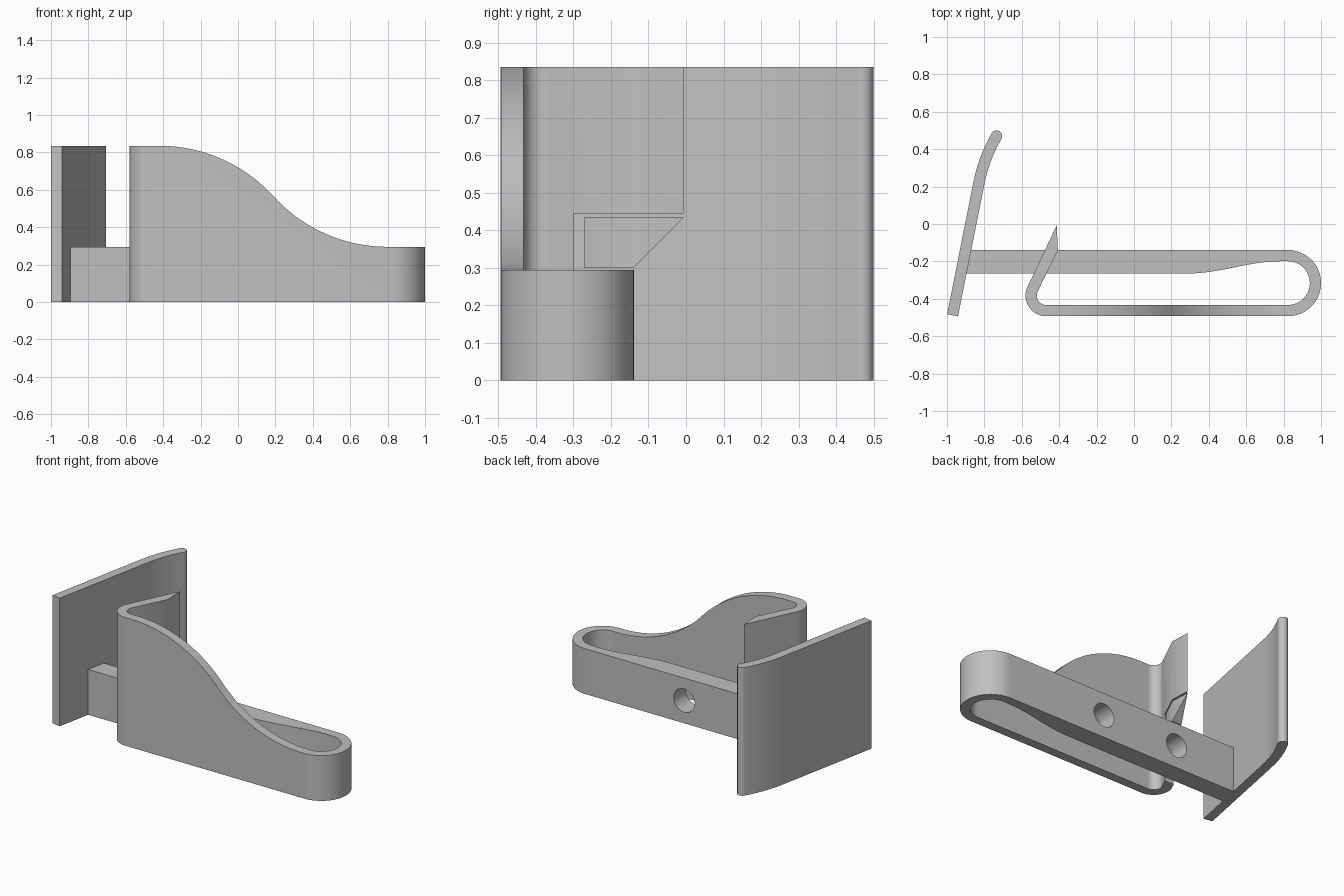
import bpy, bmesh, math
from mathutils import Vector

cube = bpy.data.objects.get("Cube")
if cube:
    bpy.data.objects.remove(cube, do_unlink=True)

grey = bpy.data.materials.new("plain grey")
grey.use_nodes = True
grey.diffuse_color = (0.53, 0.53, 0.53, 1)
grey.node_tree.nodes["Principled BSDF"].inputs["Base Color"].default_value = grey.diffuse_color

TALL, LOW = 0.835, 0.295


def arc(cx, cy, r, start, end, steps=24):
    """Points on an arc, angles in degrees."""
    angles = [math.radians(start + (end - start) * i / steps) for i in range(steps + 1)]
    return [(cx + r * math.cos(a), cy + r * math.sin(a)) for a in angles]


def prism(name, outline, low, high, axis="z"):
    """Extrude a closed outline along one axis."""
    place = {"x": lambda a, b, d: (d, a, b),
             "y": lambda a, b, d: (a, d, b),
             "z": lambda a, b, d: (a, b, d)}[axis]
    bm = bmesh.new()
    face = bm.faces.new([bm.verts.new(place(a, b, low)) for a, b in outline])
    grown = bmesh.ops.extrude_face_region(bm, geom=[face])["geom"]
    verts = [v for v in grown if isinstance(v, bmesh.types.BMVert)]
    bmesh.ops.translate(bm, verts=verts, vec=Vector(place(0, 0, high - low)))
    bmesh.ops.recalc_face_normals(bm, faces=bm.faces)
    mesh = bpy.data.meshes.new(name)
    bm.to_mesh(mesh)
    bm.free()
    mesh.materials.append(grey)
    obj = bpy.data.objects.new(name, mesh)
    bpy.context.collection.objects.link(obj)
    return obj


def select(obj):
    bpy.ops.object.select_all(action="DESELECT")
    obj.select_set(True)
    bpy.context.view_layer.objects.active = obj


def cut(obj, cutter):
    """Subtract a cutter and discard it."""
    mod = obj.modifiers.new("cut", "BOOLEAN")
    mod.operation, mod.solver, mod.object = "DIFFERENCE", "EXACT", cutter
    select(obj)
    bpy.ops.object.modifier_apply(modifier=mod.name)
    bpy.data.objects.remove(cutter, do_unlink=True)


# Leaning plate: straight, then bending toward a rounded tip
half, bend = 0.03, 0.826
lean = math.degrees(math.atan(0.2))
bx, by = -0.829, 0.22
cx = bx + bend * math.cos(math.radians(lean))
cy = by - bend * math.sin(math.radians(lean))
a0, a1 = 180 - lean, 180 - lean - 18.6
tip = arc(cx, cy, bend, a1, a1, 1)[0]
plate = prism("leaning_plate",
              [(-0.999, -0.482)] + arc(cx, cy, bend + half, a0, a1, 12)
              + arc(*tip, half, a1, a1 - 180, 12)[1:-1]
              + arc(cx, cy, bend - half, a1, a0, 12) + [(-0.941, -0.494)],
              0, TALL)

# Bar with tapered inner side and round end bend
taper = []
for i in range(21):
    t = i / 20
    taper.append((0.79 - 0.51 * t, -0.199 - 0.066 * (1 - math.cos(math.pi * t)) / 2))
ux, uy = 0.823, -0.316
bar = prism("bar_and_bend",
            [(-0.90, -0.139)] + arc(ux, uy, 0.177, 90, -90, 32)
            + arc(ux, uy, 0.117, -90, 90, 32) + taper + [(-0.925, -0.265)],
            0, LOW)
for x in (0.11, -0.44):
    cut(bar, prism("hole_cutter", arc(x, 0.148, 0.076, 0, 352.5, 47), -0.4, 0.1, "y"))

# Front wall, hook bend and pointed arm
hx, hy, turn = -0.47, -0.383, 154.4
wall = prism("front_wall_and_hook",
             [(ux, -0.493)] + arc(hx, hy, 0.11, 270, turn)
             + [(-0.413, -0.007), (-0.407, -0.14)]
             + arc(hx, hy, 0.05, turn, 270) + [(ux, -0.433)],
             0, TALL)

# Sweeping top edge made of two opposed arcs
x0, x1 = -0.42, 0.80
dx, dz = (x1 - x0) / 2, (TALL - LOW) / 2
r = (dx * dx + dz * dz) / (2 * dz)
sweep = math.degrees(math.asin(dx / r))
crest = arc(x0, TALL - r, r, 90, 90 - sweep)
dip = arc(x1, LOW + r, r, 270 - sweep, 270)
cut(wall, prism("sweep_cutter",
                [(x0, 1.0), (x0, TALL + 0.003)] + crest[1:] + dip[1:]
                + [(1.1, LOW), (1.1, 1.0)], -0.6, -0.38, "y"))

# Clearance under the arm where it crosses the bar
cut(wall, prism("arm_clearance_cutter",
                [(-0.7, -0.30), (-0.3, -0.30), (-0.3, 0.1), (-0.7, 0.1)], -0.1, 0.445))

# Sloped wedge between bar and arm
wedge = prism("arm_wedge",
              [(-0.538, -0.27), (-0.413, -0.007), (-0.407, -0.14), (-0.471, -0.27)],
              0.30, 0.435)
cut(wedge, prism("slope_cutter", [(-0.19, 0.25), (0.2, 0.25), (0.2, 0.64)], -0.8, -0.2, "x"))

for obj in (plate, bar, wall, wedge):
    select(obj)
    bpy.ops.object.shade_smooth_by_angle(angle=math.radians(30))
